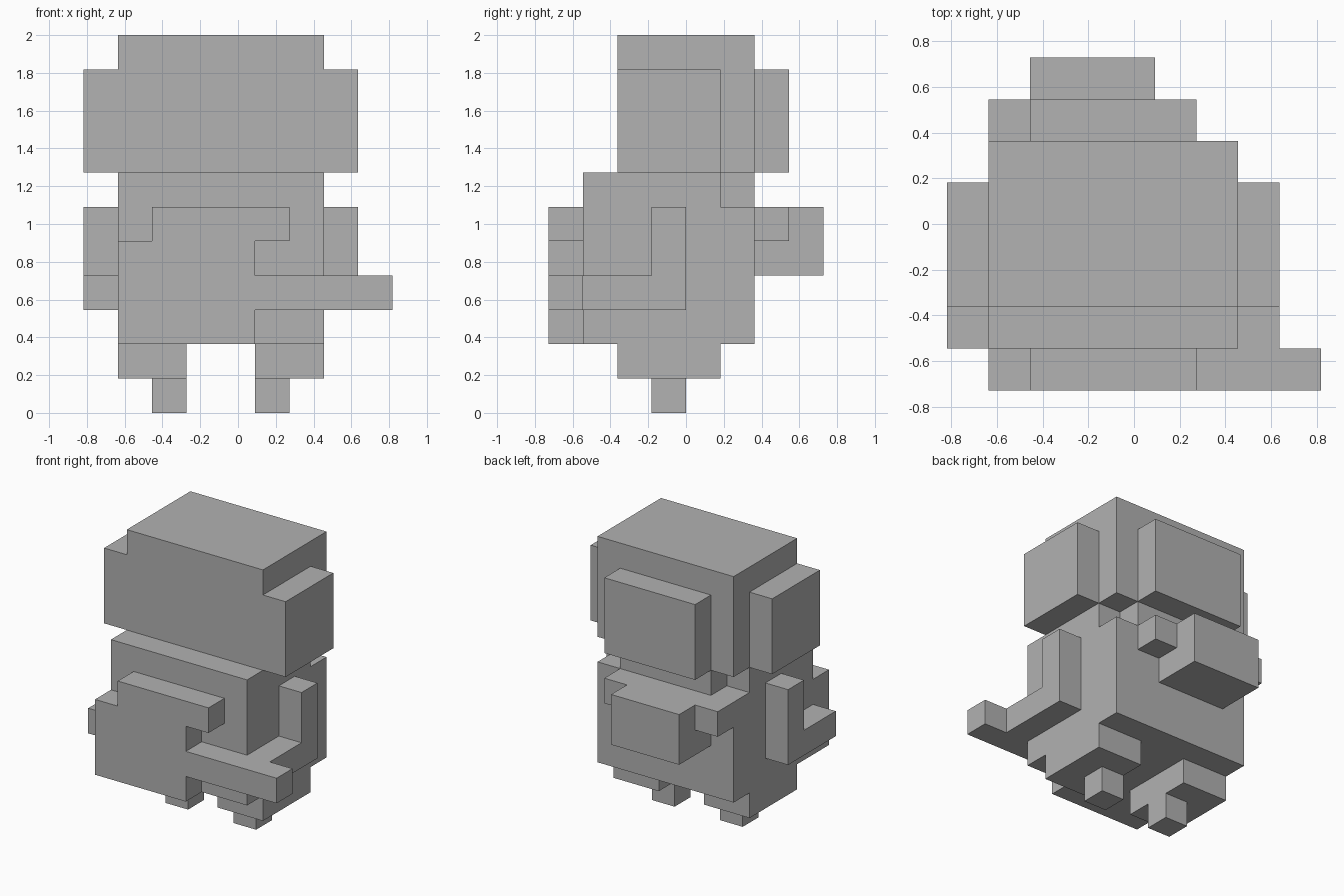
import bpy
import bmesh
from itertools import product
from mathutils import Vector

cube = bpy.data.objects.get("Cube")
if cube:
    bpy.data.objects.remove(cube)

UNIT = 2 / 11        # size of one block
AXIS_X = -0.5        # symmetry axis of the figure, in blocks

grey = bpy.data.materials.new("plain grey")
grey.use_nodes = True
colour = (0.445, 0.445, 0.445, 1)
grey.diffuse_color = colour
grey.node_tree.nodes["Principled BSDF"].inputs["Base Color"].default_value = colour


def part(name, *boxes, mirror=False):
    """Fuse block-grid boxes (low corner, high corner) into one clean shell."""
    cells = set()
    for low, high in boxes:
        cells.update(product(*(range(a, b) for a, b in zip(low, high))))
    if mirror:
        cells = {(-x - 1, y, z) for x, y, z in cells}
    bm = bmesh.new()
    for cell in cells:
        for axis, side in product(range(3), (0, 1)):
            beside = list(cell)
            beside[axis] += 2 * side - 1
            if tuple(beside) in cells:
                continue
            # exposed side of this block
            loop = []
            for a, b in ((0, 0), (1, 0), (1, 1), (0, 1)):
                p = Vector(cell)
                p[axis] += side
                p[(axis + 1) % 3] += a
                p[(axis + 2) % 3] += b
                p.x += AXIS_X
                loop.append(bm.verts.new(p * UNIT))
            bm.faces.new(loop if side else loop[::-1])
    bmesh.ops.remove_doubles(bm, verts=bm.verts, dist=0.001)
    bmesh.ops.dissolve_limit(bm, angle_limit=0.01, verts=bm.verts, edges=bm.edges)
    mesh = bpy.data.meshes.new(name)
    bm.to_mesh(mesh)
    bm.free()
    mesh.materials.append(grey)
    obj = bpy.data.objects.new(name, mesh)
    bpy.context.collection.objects.link(obj)
    return obj


# Head with side pieces and a raised panel at the back
part("head",
     ((-3, -2, 7), (3, 2, 11)),
     ((-4, -2, 7), (4, 1, 10)),
     ((-2, 2, 7), (2, 3, 10)))

# Torso with the neck filling the rear step
part("torso",
     ((-3, -3, 2), (3, 2, 6)),
     ((-3, -3, 6), (3, 1, 7)),
     ((-2, 1, 6), (2, 2, 7)))

# Chest plate, wider bar along its top shifted to the left
part("chest_plate",
     ((-3, -4, 2), (1, -3, 5)),
     ((-2, -4, 5), (2, -3, 6)))

# Pack on the back with a crossbar
part("back_pack",
     ((-2, 2, 4), (1, 4, 6)),
     ((-3, 2, 5), (2, 3, 6)))

# Bent arms; the left hand holds a long bar
upper_arm = ((3, -1, 3), (4, 0, 6))
forearm = ((3, -3, 3), (4, 0, 4))
part("right_arm", upper_arm, forearm, mirror=True)
part("left_arm", upper_arm, forearm, ((1, -4, 3), (5, -3, 4)))

# Legs with small feet
for side, flip in (("left", False), ("right", True)):
    part(side + "_leg",
         ((1, -2, 1), (3, 1, 2)),
         ((1, -1, 0), (2, 0, 1)),
         mirror=flip)
